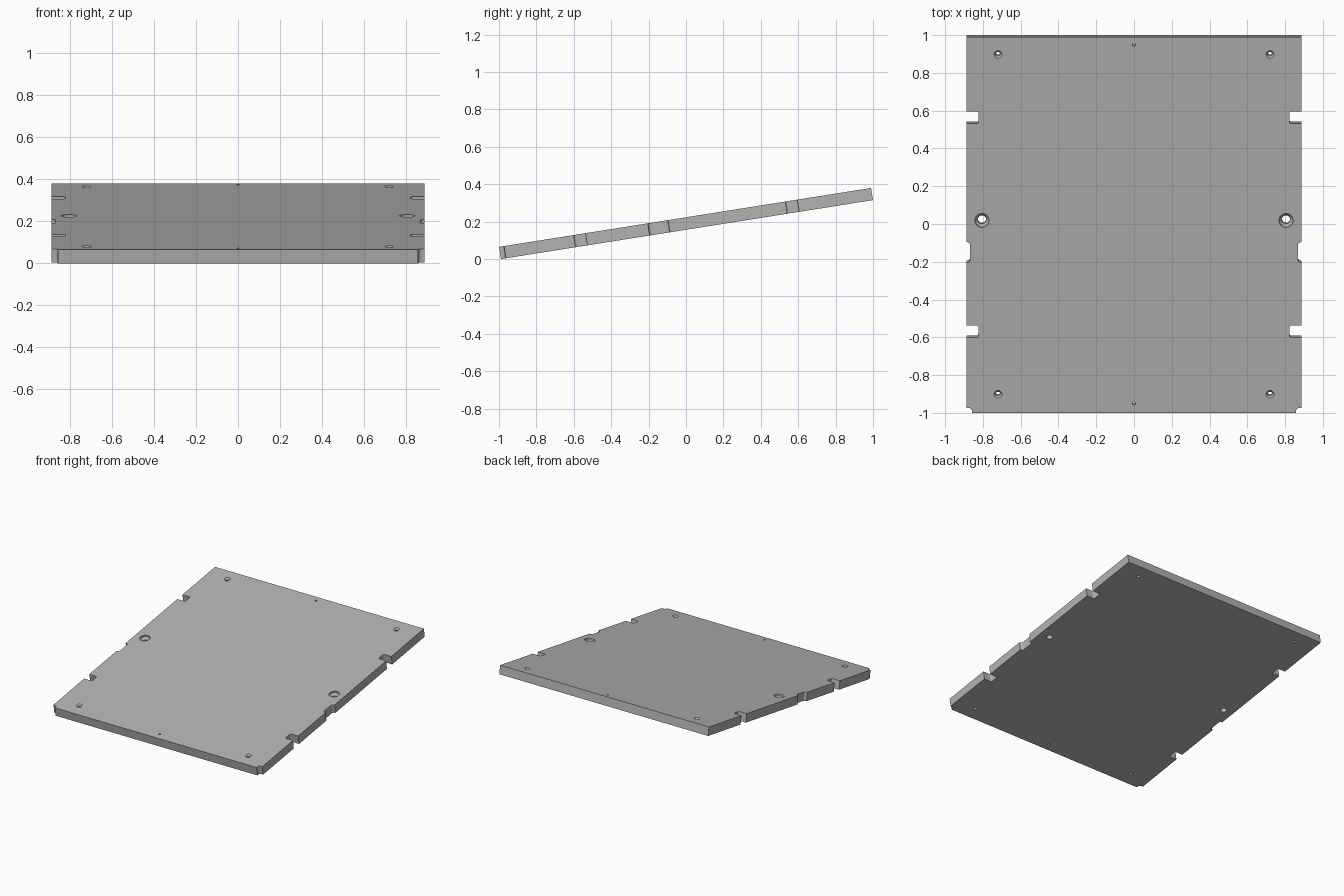
import bpy, bmesh, math
from mathutils import Vector, Matrix

cube = bpy.data.objects.get("Cube")
if cube:
    bpy.data.objects.remove(cube, do_unlink=True)

TILT = math.radians(9)
LENGTH, HALF_W, THICK = 2.014, 0.888, 0.066
END = LENGTH / 2

grey = bpy.data.materials.new("plate grey")
grey.use_nodes = True
grey.diffuse_color = (0.45, 0.45, 0.45, 1)
grey.node_tree.nodes["Principled BSDF"].inputs["Base Color"].default_value = grey.diffuse_color


def make_object(name, bm):
    bmesh.ops.recalc_face_normals(bm, faces=bm.faces)
    mesh = bpy.data.meshes.new(name)
    bm.to_mesh(mesh)
    bm.free()
    mesh.materials.append(grey)
    obj = bpy.data.objects.new(name, mesh)
    bpy.context.collection.objects.link(obj)
    return obj


def fillet(corners, steps=5):
    """Turn right-angled (x, y, radius) corners into a rounded point list."""
    points = []
    for i, (x, y, r) in enumerate(corners):
        p = Vector((x, y))
        if r == 0:
            points.append(p)
            continue
        a = (Vector(corners[i - 1][:2]) - p).normalized() * r
        b = (Vector(corners[i + 1][:2]) - p).normalized() * r
        for k in range(steps + 1):
            t = k / steps * math.pi / 2
            points.append(p + a * (1 - math.sin(t)) + b * (1 - math.cos(t)))
    return points


def notch(y, half, depth, r):
    """Rounded notch cut into the side edge."""
    x = HALF_W - depth
    return [(HALF_W, y - half, 0), (x, y - half, r), (x, y + half, r), (HALF_W, y + half, 0)]


# Side outline from front to back, mirrored for the other side
side = fillet([(0.858, -END, 0), (0.858, -0.98, 0.018), (HALF_W, -0.98, 0)]
              + notch(-0.571, 0.032, 0.066, 0.012)
              + notch(-0.147, 0.055, 0.02, 0.017)
              + notch(0.575, 0.032, 0.066, 0.012)
              + [(HALF_W, END, 0)])
outline = side + [Vector((-p.x, p.y)) for p in reversed(side)]

# Plate body
bm = bmesh.new()
face = bm.faces.new([bm.verts.new((p.x, p.y, -THICK / 2)) for p in outline])
top = bmesh.ops.extrude_face_region(bm, geom=[face])["geom"]
bmesh.ops.translate(bm, vec=(0, 0, THICK),
                    verts=[v for v in top if isinstance(v, bmesh.types.BMVert)])
plate = make_object("plate", bm)


def add_hole(bm, x, y, profile, sides=24):
    """Closed spun cutter from (radius, height) pairs."""
    rings = [[bm.verts.new((x + r * math.cos(2 * math.pi * k / sides),
                            y + r * math.sin(2 * math.pi * k / sides), z))
              for k in range(sides)] for r, z in profile]
    for low, high in zip(rings, rings[1:]):
        for k in range(sides):
            n = (k + 1) % sides
            bm.faces.new((low[k], low[n], high[n], high[k]))
    bm.faces.new(rings[0])
    bm.faces.new(rings[-1])


# Screw holes, pivot holes and pin holes
T = THICK / 2
screw = [(0.011, -0.1), (0.011, T - 0.012), (0.021, T), (0.021, 0.1)]
pivot = [(0.022, -0.1), (0.022, T - 0.03), (0.037, T - 0.012), (0.037, 0.1)]
pin = [(0.008, -0.1), (0.008, 0.1)]
bm = bmesh.new()
for sx in (-1, 1):
    add_hole(bm, sx * 0.805, 0.024, pivot)
    for y in (-0.907, 0.914):
        add_hole(bm, sx * 0.72, y, screw)
for y in (-0.957, 0.965):
    add_hole(bm, 0, y, pin, 12)
cutter = make_object("hole_cutter", bm)
cutter.hide_render = True

# Drill the holes and bake the result
mod = plate.modifiers.new("holes", 'BOOLEAN')
mod.operation = 'DIFFERENCE'
mod.solver = 'EXACT'
mod.object = cutter
bpy.context.view_layer.update()
drilled = bpy.data.meshes.new_from_object(plate.evaluated_get(bpy.context.evaluated_depsgraph_get()))
plate.modifiers.clear()
plate.data = drilled
bpy.data.objects.remove(cutter, do_unlink=True)

# Tilt the plate and rest its front edge on the ground
drilled.transform(Matrix.Rotation(TILT, 4, 'X'))
drilled.transform(Matrix.Translation((0, 0, -min(v.co.z for v in drilled.vertices))))
plate.select_set(True)
bpy.context.view_layer.objects.active = plate
bpy.ops.object.shade_smooth_by_angle(angle=math.radians(30))
